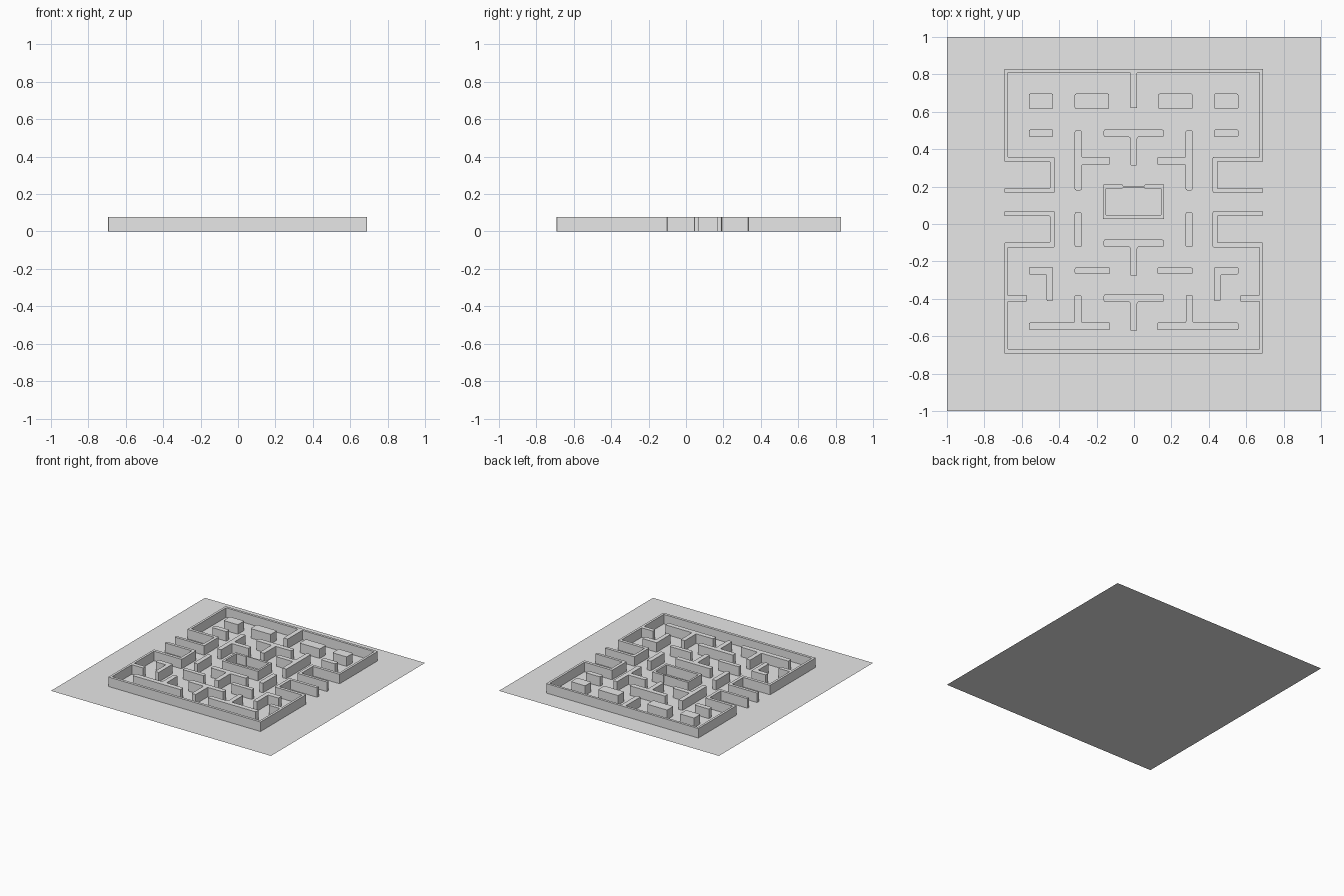
import bpy
import bmesh
from mathutils import Vector

WALL_HEIGHT = 0.078
CORNER = 0.008

default_cube = bpy.data.objects.get("Cube")
if default_cube:
    bpy.data.objects.remove(default_cube, do_unlink=True)

# One plain grey for the whole model
grey = bpy.data.materials.new("plain_grey")
grey.use_nodes = True
grey.diffuse_color = (0.8, 0.8, 0.8, 1)
grey.node_tree.nodes["Principled BSDF"].inputs["Base Color"].default_value = grey.diffuse_color


def add_object(name, bm):
    mesh = bpy.data.meshes.new(name)
    bm.to_mesh(mesh)
    bm.free()
    mesh.materials.append(grey)
    obj = bpy.data.objects.new(name, mesh)
    bpy.context.collection.objects.link(obj)
    return obj


def flip(points):
    """Mirror an outline across the centre line, keeping its winding."""
    return [(-x, y) for x, y in reversed(points)]


def rounded(points, radius):
    """Replace each corner with a small three-point curve."""
    result = []
    count = len(points)
    for i in range(count):
        corner = Vector(points[i])
        before = Vector(points[i - 1]) - corner
        after = Vector(points[(i + 1) % count]) - corner
        start = corner + before.normalized() * min(radius, before.length * 0.45)
        end = corner + after.normalized() * min(radius, after.length * 0.45)
        result += [start, (start + end) / 4 + corner / 2, end]
    return result


def wall(name, points, radius=CORNER):
    """Raise an outline from the floor into a solid wall."""
    ring = rounded(points, radius)
    area = sum(ring[i - 1].cross(ring[i]) for i in range(len(ring)))
    if area < 0:
        ring.reverse()
    bm = bmesh.new()
    low = [bm.verts.new((p.x, p.y, 0)) for p in ring]
    high = [bm.verts.new((p.x, p.y, WALL_HEIGHT)) for p in ring]
    bm.faces.new(high)
    for i in range(len(ring)):
        bm.faces.new((low[i - 1], low[i], high[i], high[i - 1]))
    obj = add_object(name, bm)
    obj.location.x = -0.002
    return obj


def symmetric_wall(name, half, radius=CORNER):
    wall(name, half + flip(half), radius)


def wall_pair(name, points):
    wall("right_" + name, points)
    wall("left_" + name, flip(points))


def box(x0, x1, y0, y1):
    return [(x0, y0), (x1, y0), (x1, y1), (x0, y1)]


# Floor sheet
floor = bmesh.new()
bmesh.ops.create_grid(floor, x_segments=1, y_segments=1, size=1)
add_object("floor", floor)

# Outer walls with the side pockets
symmetric_wall("back_outer_wall", [
    (-.692, .83), (-.692, .334), (-.448, .334), (-.448, .19), (-.692, .19),
    (-.692, .168), (-.423, .168), (-.423, .358), (-.673, .358),
    (-.673, .81), (-.019, .81), (-.019, .62)], 0.005)
symmetric_wall("front_outer_wall", [
    (-.692, -.692), (-.692, -.1), (-.448, -.1), (-.448, .043), (-.692, .043),
    (-.692, .067), (-.423, .067), (-.423, -.125), (-.673, -.125),
    (-.673, -.382), (-.57, -.382), (-.57, -.414), (-.673, -.414),
    (-.673, -.67)], 0.005)

# Central pen and its thin gate
symmetric_wall("pen_wall", [
    (-.163, .027), (-.163, .21), (-.058, .21), (-.058, .19),
    (-.147, .19), (-.147, .048)], 0.002)
wall("pen_gate", box(-.058, .058, .196, .203), 0)

# Three T walls on the centre line
for name, top, bottom in (("back", .505, .313), ("middle", -.083, -.278), ("front", -.377, -.572)):
    symmetric_wall(name + "_t_wall", [
        (-.16, top), (-.16, top - .04), (-.019, top - .04), (-.019, bottom)])

# Straight blocks on both sides
for name, extent in (
        ("corner_block", (-.56, -.43, .615, .697)),
        ("wide_block", (-.315, -.131, .615, .697)),
        ("small_bar", (-.56, -.43, .465, .505)),
        ("upright_bar", (-.315, -.278, -.123, .062)),
        ("cross_bar", (-.315, -.125, -.267, -.233))):
    wall_pair(name, box(*extent))

# Branched walls on both sides
wall_pair("sideways_t_wall", [
    (-.315, .5), (-.315, .18), (-.278, .18), (-.278, .318),
    (-.125, .318), (-.125, .356), (-.278, .356), (-.278, .5)])
wall_pair("l_wall", [
    (-.56, -.23), (-.56, -.27), (-.465, -.27), (-.465, -.412),
    (-.43, -.412), (-.43, -.23)])
wall_pair("upturned_t_wall", [
    (-.56, -.527), (-.56, -.567), (-.125, -.567), (-.125, -.527),
    (-.279, -.527), (-.279, -.38), (-.316, -.38), (-.316, -.527)])
